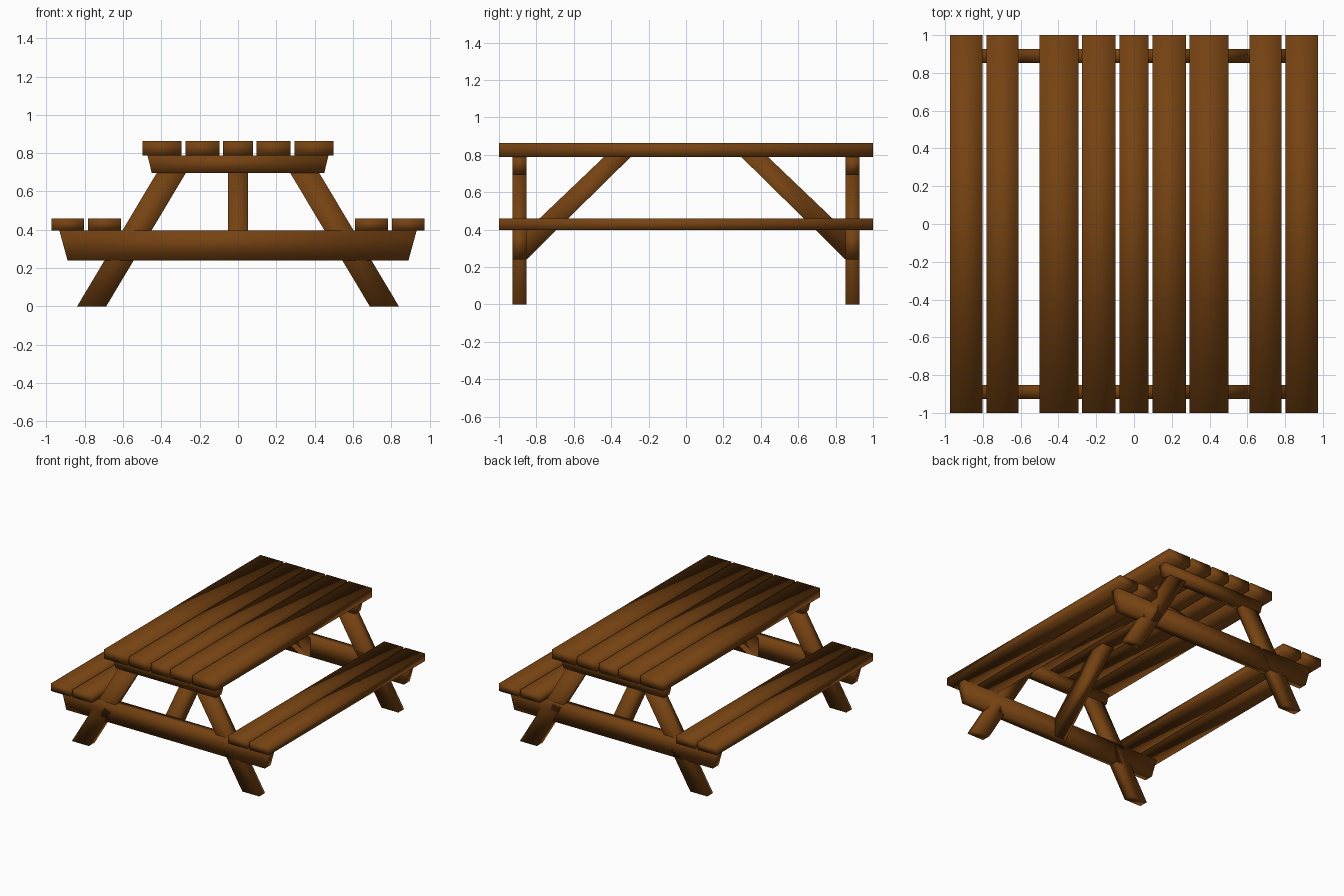
import bpy
import bmesh
from mathutils import Vector

cube = bpy.data.objects.get("Cube")
if cube:
    bpy.data.objects.remove(cube, do_unlink=True)

WOOD = (0.18, 0.055, 0.006)
wood = bpy.data.materials.new("brown_wood")
wood.use_nodes = True
wood.diffuse_color = (*WOOD, 1)
wood.node_tree.nodes["Principled BSDF"].inputs["Base Color"].default_value = (*WOOD, 1)


def prism(name, profile, axis, start, end):
    """Extrude a profile along x (profile is y, z) or y (profile is x, z)."""
    bm = bmesh.new()
    if axis == "x":
        points = [(start, a, b) for a, b in profile]
        step = Vector((end - start, 0, 0))
    else:
        points = [(a, start, b) for a, b in profile]
        step = Vector((0, end - start, 0))
    face = bm.faces.new([bm.verts.new(p) for p in points])
    grown = bmesh.ops.extrude_face_region(bm, geom=[face])["geom"]
    moved = [g for g in grown if isinstance(g, bmesh.types.BMVert)]
    bmesh.ops.translate(bm, verts=moved, vec=step)
    bmesh.ops.recalc_face_normals(bm, faces=bm.faces)
    for f in bm.faces:
        f.smooth = True
    mesh = bpy.data.meshes.new(name)
    bm.to_mesh(mesh)
    bm.free()
    mesh.materials.append(wood)
    obj = bpy.data.objects.new(name, mesh)
    bpy.context.collection.objects.link(obj)
    return obj


def plank(name, x0, x1, z0, z1):
    prism(name, [(x0, z0), (x1, z0), (x1, z1), (x0, z1)], "y", -1, 1)


SEAT_Z, SEAT_TOP = 0.397, 0.46
TOP_Z, TOP_TOP = 0.787, 0.863
FRAME_IN, FRAME_OUT = 0.853, 0.927

# Table top planks, and seat planks on both sides
plank("table_plank_centre", -0.078, 0.078, TOP_Z, TOP_TOP)
for side, s in (("left", 1), ("right", -1)):
    plank(f"table_plank_inner_{side}", s * 0.097, s * 0.275, TOP_Z, TOP_TOP)
    plank(f"table_plank_outer_{side}", s * 0.294, s * 0.499, TOP_Z, TOP_TOP)
    plank(f"seat_plank_inner_{side}", s * 0.611, s * 0.782, SEAT_Z, SEAT_TOP)
    plank(f"seat_plank_outer_{side}", s * 0.803, s * 0.975, SEAT_Z, SEAT_TOP)

# End frames: tapered crossbeams, splayed legs and a diagonal brace
for end, e in (("front", -1), ("back", 1)):
    y0, y1 = e * FRAME_IN, e * FRAME_OUT
    prism(f"seat_beam_{end}",
          [(-0.89, 0.24), (0.89, 0.24), (0.933, SEAT_Z), (-0.933, SEAT_Z)], "y", y0, y1)
    prism(f"table_beam_{end}",
          [(-0.45, 0.695), (0.45, 0.695), (0.472, TOP_Z), (-0.472, TOP_Z)], "y", y0, y1)
    for side, s in (("left", 1), ("right", -1)):
        prism(f"leg_{end}_{side}",
              [(s * 0.84, 0), (s * 0.688, 0), (s * 0.272, 0.697), (s * 0.424, 0.697)],
              "y", y0, y1)
    prism(f"brace_{end}",
          [(y0, 0.24), (e * 0.297, TOP_Z), (e * 0.44, TOP_Z), (y0, 0.393)],
          "x", -0.052, 0.052)
